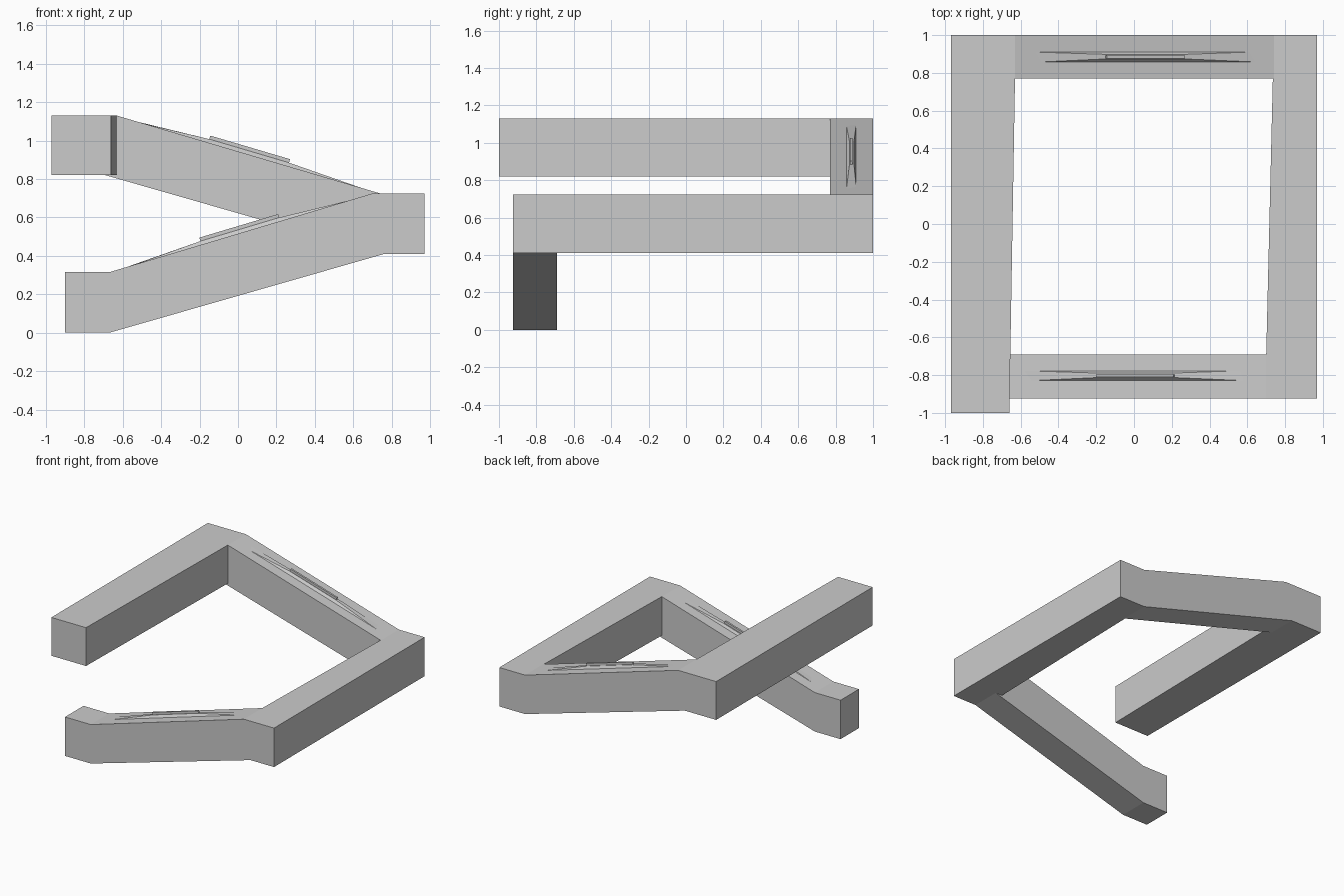
import bpy, bmesh
from mathutils import Vector

if "Cube" in bpy.data.objects:
    bpy.data.objects.remove(bpy.data.objects["Cube"])


def make_object(name, bm):
    bmesh.ops.recalc_face_normals(bm, faces=bm.faces)
    mesh = bpy.data.meshes.new(name)
    bm.to_mesh(mesh)
    bm.free()
    obj = bpy.data.objects.new(name, mesh)
    bpy.context.collection.objects.link(obj)
    return obj


def loft(name, low, high, caps=(True, True)):
    """Solid between two matching point loops."""
    bm = bmesh.new()
    a = [bm.verts.new(p) for p in low]
    b = [bm.verts.new(p) for p in high]
    n = len(a)
    for i in range(n):
        j = (i + 1) % n
        bm.faces.new((a[i], a[j], b[j], b[i]))
    if caps[0]:
        bm.faces.new(a)
    if caps[1]:
        bm.faces.new(b)
    return make_object(name, bm)


def side_bar(name, profile, y0, y1):
    """XZ profile extruded along y."""
    return loft(name, [(x, y0, z) for x, z in profile],
                [(x, y1, z) for x, z in profile])


# Sloping front bar with level ends
side_bar("front_bar", [(-.90, 0), (-.67, 0), (.76, .41), (.97, .41),
                       (.97, .725), (.70, .725), (-.67, .315), (-.90, .315)],
         -.925, -.69)

# Sloping back bar with level ends
side_bar("back_bar", [(-.97, .82), (-.69, .82), (.74, .41), (.97, .41),
                      (.97, .725), (.74, .725), (-.63, 1.13), (-.97, 1.13)],
         .77, 1.0)

# Level right and left bars, slightly tapered; ends that meet other bars stay open
right_ends = [[(x, y, z) for x, z in ((xi, .41), (.97, .41), (.97, .725), (xi, .725))]
              for xi, y in ((.70, -.69), (.735, .77))]
loft("right_bar", *right_ends, caps=(False, False))
left_ends = [[(x, y, z) for x, z in ((-.97, .82), (xi, .82), (xi, 1.13), (-.97, 1.13))]
             for xi, y in ((-.66, -1.0), (-.63, .77))]
loft("left_bar", *left_ends, caps=(True, False))


def ridge(name, p0, p1, yc, near, far, mid):
    """Low flared ridge and a thin block lying on a bar's sloping top."""
    p0, p1 = Vector(p0), Vector(p1)
    slope = (p1.y - p0.y) / (p1.x - p0.x)
    up = Vector((-slope, 1)).normalized()

    def on_top(x, dy, h):
        z = p0.y + slope * (x - p0.x)
        return (x + up.x * h, yc + dy, z + up.y * h)

    m0, m1 = mid
    base = [on_top(near[0], -.026, 0), on_top(near[1], -.026, 0),
            on_top(far[1], .026, 0), on_top(far[0], .026, 0)]
    crest = [on_top(x, dy, .019) for x, dy in
             ((m0, -.010), (m1, -.010), (m1, .014), (m0, .014))]
    loft(name + "_ridge", base, crest)
    block = [[on_top(x, dy, h) for x, dy in
              ((m0, -.008), (m1, -.008), (m1, .007), (m0, .007))]
             for h in (.019, .038)]
    loft(name + "_block", *block)


# Raised details on the two sloping bars
ridge("front", (-.67, .315), (.70, .725), -.803, (-.54, .58), (-.58, .56), (-.19, .22))
ridge("back", (-.63, 1.13), (.74, .725), .884, (-.49, .64), (-.52, .61), (-.155, .26))
